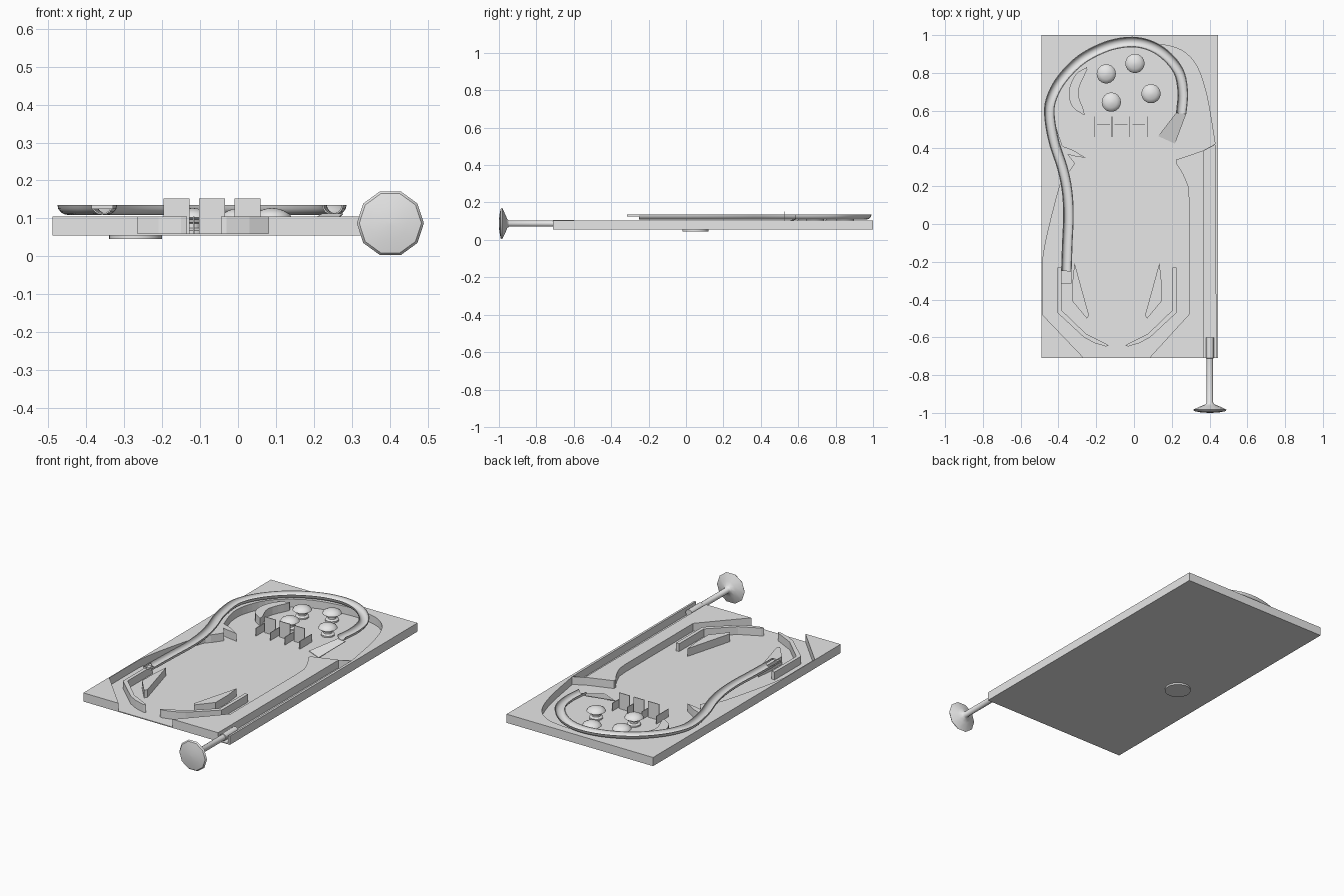
import bpy, bmesh, math
from mathutils import Vector, Matrix

if "Cube" in bpy.data.objects:
    bpy.data.objects.remove(bpy.data.objects["Cube"], do_unlink=True)

GREY = bpy.data.materials.new("plain_grey")
GREY.use_nodes = True
GREY.diffuse_color = (0.8, 0.8, 0.8, 1)
GREY.node_tree.nodes["Principled BSDF"].inputs["Base Color"].default_value = (0.8, 0.8, 0.8, 1)

FLOOR, WALL = 0.06, 0.105
MID = -0.09  # mirror line of the lower playfield


def finish(name, bm, smooth=False):
    bmesh.ops.recalc_face_normals(bm, faces=bm.faces[:])
    mesh = bpy.data.meshes.new(name)
    bm.to_mesh(mesh)
    bm.free()
    mesh.materials.append(GREY)
    ob = bpy.data.objects.new(name, mesh)
    bpy.context.collection.objects.link(ob)
    if smooth:
        bpy.ops.object.select_all(action="DESELECT")
        ob.select_set(True)
        bpy.context.view_layer.objects.active = ob
        bpy.ops.object.shade_smooth_by_angle(angle=math.radians(40))
    return ob


def prism(name, outline, z0=FLOOR, z1=WALL):
    bm = bmesh.new()
    face = bm.faces.new([bm.verts.new((x, y, z0)) for x, y in outline])
    top = bmesh.ops.extrude_face_region(bm, geom=[face], use_keep_orig=True)["geom"]
    bmesh.ops.translate(bm, vec=(0, 0, z1 - z0),
                        verts=[g for g in top if isinstance(g, bmesh.types.BMVert)])
    return finish(name, bm)


def block(name, x0, x1, y0, y1, z0, z1):
    return prism(name, [(x0, y0), (x1, y0), (x1, y1), (x0, y1)], z0, z1)


def skin(bm, rings, closed):
    n = len(rings[0])
    for a, b in zip(rings, rings[1:]):
        for i in range(n if closed else n - 1):
            j = (i + 1) % n
            bm.faces.new((a[i], a[j], b[j], b[i]))
    bm.faces.new(rings[0])
    bm.faces.new(rings[-1])


def lathe(name, profile, sides, matrix, smooth=True):
    bm = bmesh.new()
    rings = [[bm.verts.new((r * math.cos(k * math.tau / sides),
                            r * math.sin(k * math.tau / sides), h)) for k in range(sides)]
             for r, h in profile]
    skin(bm, rings, True)
    bm.transform(matrix)
    return finish(name, bm, smooth)


def spline(pts, steps=5):
    # smooth curve through the given plan points
    p = [Vector(q) for q in pts]
    p = [2 * p[0] - p[1]] + p + [2 * p[-1] - p[-2]]
    out = []
    for a, b, c, d in zip(p, p[1:], p[2:], p[3:]):
        for s in range(steps):
            t = s / steps
            out.append(0.5 * (2 * b + (c - a) * t + (2 * a - 5 * b + 4 * c - d) * t * t
                              + (3 * b - a - 3 * c + d) * t ** 3))
    return out + [p[-2]]


def both_sides(name, outline):
    prism("left_" + name, [(2 * MID - x, y) for x, y in outline])
    prism("right_" + name, outline)


# Base board
block("base_board", -0.49, 0.445, -0.71, 1.0, 0.055, FLOOR)

# Outer wall: one band around the field, open at the drain and shooter lane
left_edge = spline([(-0.485, -0.2), (-0.46, -0.06), (-0.39, 0.21), (-0.355, 0.26),
                    (-0.312, 0.32)], 3)
arch = spline([(-0.375, 0.4), (-0.42, 0.55), (-0.41, 0.67), (-0.34, 0.8), (-0.18, 0.91),
               (0, 0.95), (0.14, 0.95), (0.25, 0.92), (0.33, 0.84), (0.385, 0.68),
               (0.43, 0.42)], 4)
prism("outer_wall", [(-0.265, -0.71), (-0.485, -0.48)] + left_edge + arch +
      [(0.434, -0.71), (0.445, -0.71), (0.445, 1), (-0.49, 1), (-0.49, -0.71)])

# Shooter lane divider and gate
prism("lane_divider", [(0.08, -0.71), (0.29, -0.48), (0.29, 0.14)] +
      spline([(0.285, 0.2), (0.255, 0.27), (0.222, 0.32)], 3) +
      [(0.222, 0.34), (0.37, 0.39), (0.37, -0.71)])
prism("lane_gate", [(0.37, 0.387), (0.43, 0.42), (0.43, 0.424), (0.37, 0.391)])

# Lower guides, slingshots and flippers, mirrored
both_sides("inlane_guide", [(0.205, -0.23), (0.225, -0.23), (0.225, -0.47), (0.085, -0.6),
                            (0.07, -0.585), (0.205, -0.455)])
both_sides("slingshot", [(0.135, -0.205), (0.145, -0.3), (0.145, -0.41), (0.07, -0.5),
                         (0.058, -0.485)])
both_sides("flipper", [(0.085, -0.6), (0.09, -0.588), (0.075, -0.58), (-0.035, -0.635),
                       (-0.045, -0.645), (-0.03, -0.648), (0.03, -0.63)])

# Side fin and curved guide
prism("side_fin", [(-0.385, 0.415), (-0.32, 0.39), (-0.255, 0.35), (-0.32, 0.36), (-0.375, 0.375)])
prism("crescent_guide", spline([(-0.25, 0.83), (-0.31, 0.79), (-0.345, 0.7), (-0.325, 0.62),
                                (-0.262, 0.575)], 4) +
      spline([(-0.265, 0.6), (-0.295, 0.7), (-0.247, 0.82)], 4))

# Rollover blades with upright targets between them
for i in range(4):
    x = -0.21 + i * 0.0935
    block(f"rollover_blade_{i + 1}", x - 0.002, x + 0.002, 0.46, 0.57, FLOOR, WALL)
    if i < 3:
        block(f"upright_target_{i + 1}", x + 0.014, x + 0.082, 0.523, 0.527, FLOOR, 0.152)

# Mushroom bumpers
for i, (x, y) in enumerate([(-0.147, 0.795), (0.005, 0.85), (-0.12, 0.645), (0.09, 0.69)]):
    lathe(f"bumper_{i + 1}", [(0.036, 0), (0.036, 0.008), (0.022, 0.014), (0.022, 0.026),
                              (0.036, 0.03), (0.036, 0.036), (0.051, 0.042), (0.046, 0.052),
                              (0.03, 0.061), (0.012, 0.066), (0.002, 0.067)],
          18, Matrix.Translation((x, y, FLOOR)))

# Raised gutter ramp
path = spline([(0.25, 0.585), (0.258, 0.7), (0.235, 0.81), (0.16, 0.9), (0.07, 0.95),
               (-0.03, 0.963), (-0.15, 0.938), (-0.28, 0.87), (-0.38, 0.77), (-0.435, 0.67),
               (-0.448, 0.58), (-0.425, 0.44), (-0.38, 0.3), (-0.355, 0.18), (-0.347, 0.05),
               (-0.353, -0.1), (-0.358, -0.25)])
arc = [math.pi * k / 8 for k in range(9)]
section = [(0.028 * math.cos(a), 0.135 - 0.026 * math.sin(a)) for a in arc]
section += [(0.024 * math.cos(a), 0.135 - 0.022 * math.sin(a)) for a in reversed(arc)]
bm = bmesh.new()
rings = []
for i, p in enumerate(path):
    d = (path[min(i + 1, len(path) - 1)] - path[max(i - 1, 0)]).normalized()
    rings.append([bm.verts.new((p.x - d.y * o, p.y + d.x * o, z)) for o, z in section])
skin(bm, rings, True)
finish("gutter_ramp", bm, True)

# Sloping entry tongue
bm = bmesh.new()
tongue = [[bm.verts.new((x, y, z + dz)) for x, y, z in
           [(0.224, 0.59, 0.11), (0.277, 0.585, 0.11), (0.217, 0.425, 0.061), (0.128, 0.465, 0.061)]]
          for dz in (0, 0.003)]
skin(bm, tongue, True)
finish("ramp_entry", bm)

# Exit hoop at the end of the ramp
block("exit_hoop_left", -0.387, -0.384, -0.312, -0.25, 0.125, 0.135)
block("exit_hoop_right", -0.333, -0.33, -0.312, -0.25, 0.125, 0.135)
block("exit_hoop_front", -0.387, -0.33, -0.315, -0.312, 0.125, 0.135)

# Plunger with faceted knob, turned along y
lathe("plunger", [(0.021, 0.6), (0.021, 0.71), (0.017, 0.712), (0.017, 0.945), (0.024, 0.955),
                  (0.045, 0.963), (0.0885, 0.983), (0.082, 0.991), (0.045, 0.998), (0.003, 1.0)],
      10, Matrix.Translation((0.402, 0, 0.087)) @ Matrix.Rotation(math.pi / 2, 4, "X"))

# Disc under the board
lathe("underside_disc", [(0.07, 0.045), (0.07, 0.055)], 32, Matrix.Translation((-0.27, 0.05, 0)))
